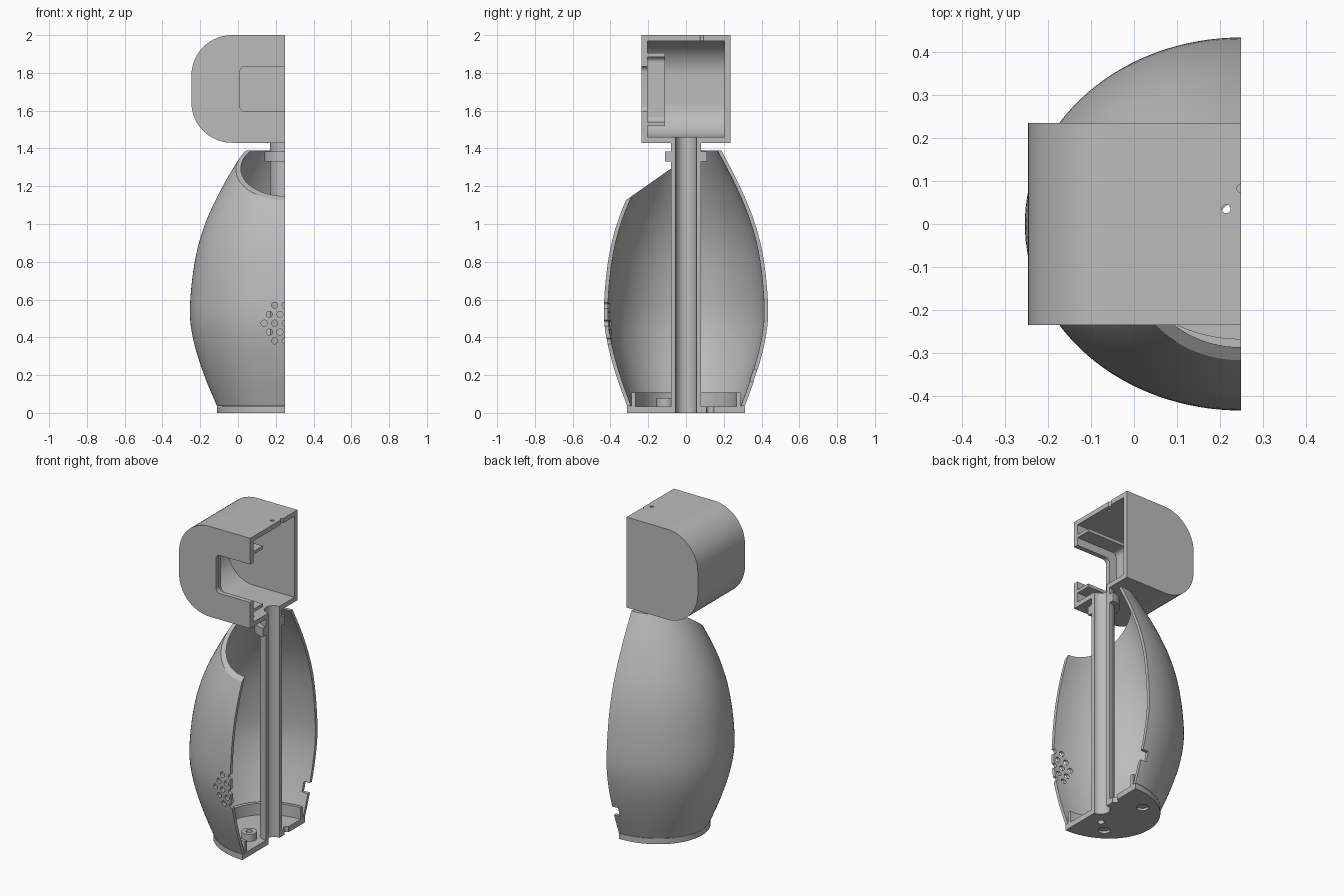
import bpy
import bmesh
from math import pi, sin, cos
from mathutils import Vector

cube = bpy.data.objects.get("Cube")
if cube:
    bpy.data.objects.remove(cube)

AXIS = 0.25      # the model is sectioned on the plane through its axis
OVAL = 1.16      # width to depth ratio of the body

grey = bpy.data.materials.new("plain_grey")
grey.use_nodes = True
grey.diffuse_color = (0.5, 0.5, 0.5, 1)
grey.node_tree.nodes["Principled BSDF"].inputs["Base Color"].default_value = (0.5, 0.5, 0.5, 1)


def finish(bm, name):
    bmesh.ops.recalc_face_normals(bm, faces=bm.faces)
    mesh = bpy.data.meshes.new(name)
    bm.to_mesh(mesh)
    bm.free()
    mesh.materials.append(grey)
    obj = bpy.data.objects.new(name, mesh)
    bpy.context.collection.objects.link(obj)
    return obj


def prism(name, outline, start, end, axis="y"):
    """Extrude a 2D outline along y (points are x,z) or x (points are y,z)."""
    bm = bmesh.new()
    place = (lambda a, b: (a, start, b)) if axis == "y" else (lambda a, b: (start, a, b))
    face = bm.faces.new([bm.verts.new(place(a, b)) for a, b in outline])
    out = bmesh.ops.extrude_face_region(bm, geom=[face])
    shift = Vector((0, end - start, 0)) if axis == "y" else Vector((end - start, 0, 0))
    bmesh.ops.translate(bm, vec=shift, verts=[v for v in out["geom"] if isinstance(v, bmesh.types.BMVert)])
    return finish(bm, name)


def round_rect(x0, z0, z1, r, steps=16):
    """Rounded rectangle, symmetric about the section plane."""
    x1 = 2 * AXIS - x0
    corners = [(x1 - r, z1 - r), (x0 + r, z1 - r), (x0 + r, z0 + r), (x1 - r, z0 + r)]
    return [(cx + r * cos((k + i / steps) * pi / 2), cz + r * sin((k + i / steps) * pi / 2))
            for k, (cx, cz) in enumerate(corners) for i in range(steps + 1)]


def lathe(name, profile, oval=1.0, x=AXIS, y=0.0, seg=96):
    """Revolve a closed (radius, z) loop about a vertical axis."""
    bm = bmesh.new()
    rings = []
    for i in range(seg):
        a = 2 * pi * i / seg
        rings.append([bm.verts.new((x + r * oval * cos(a), y + r * sin(a), z)) for r, z in profile])
    n = len(profile)
    for i in range(seg):
        p, q = rings[i], rings[(i + 1) % seg]
        for j in range(n):
            k = (j + 1) % n
            bm.faces.new((p[j], p[k], q[k], q[j]))
    return finish(bm, name)


def tube(name, r0, r1, z0, z1, **kw):
    return lathe(name, [(r0, z0), (r1, z0), (r1, z1), (r0, z1)], **kw)


def rod(x, y, z, radius, depth, along_y=False):
    bm = bmesh.new()
    bmesh.ops.create_cone(bm, cap_ends=True, segments=24, radius1=radius, radius2=radius, depth=depth)
    obj = finish(bm, "cutter")
    if along_y:
        obj.rotation_euler.x = pi / 2
    obj.location = (x, y, z)
    return obj


def box(x0, x1, y0, y1, z0, z1):
    return prism("cutter", [(x0, z0), (x1, z0), (x1, z1), (x0, z1)], y0, y1)


def carve(obj, *cutters):
    """Subtract each cutter from the object and discard it."""
    bpy.context.view_layer.objects.active = obj
    for cutter in cutters:
        mod = obj.modifiers.new("cut", "BOOLEAN")
        mod.operation = "DIFFERENCE"
        mod.solver = "EXACT"
        mod.object = cutter
        bpy.ops.object.modifier_apply(modifier=mod.name)
        bpy.data.objects.remove(cutter)


def spline(points, steps=6):
    pts = [Vector(p) for p in points]
    pts = [2 * pts[0] - pts[1]] + pts + [2 * pts[-1] - pts[-2]]
    out = []
    for a, b, c, d in zip(pts, pts[1:], pts[2:], pts[3:]):
        for i in range(steps):
            t = i / steps
            out.append(0.5 * (2 * b + (c - a) * t + (2 * a - 5 * b + 4 * c - d) * t ** 2
                              + (3 * b - a - 3 * c + d) * t ** 3))
    return out + [pts[-2]]


parts = []

# Body shell with slanted front opening, speaker holes and cable slot
outer = spline([(0.312, 0.037), (0.37, 0.2), (0.418, 0.38), (0.435, 0.55), (0.413, 0.8),
                (0.366, 1.0), (0.285, 1.2), (0.187, 1.39)])
inner = [(p.x - 0.021, p.y) for p in reversed(outer)]
shell = lathe("body_shell", [(p.x, p.y) for p in outer] + inner, oval=OVAL, seg=128)
slant = prism("cutter", [(-0.6, 0.929), (0.07, 1.398), (0.07, 2), (-0.6, 2)], -1, 1.5, axis="x")
holes = []
for row in range(-2, 3):
    for col in range(3):
        x = AXIS - 0.056 * col - (0.028 if row % 2 else 0)
        if abs(row) + 2 * (AXIS - x) / 0.056 < 4.5:
            holes.append(rod(x, -0.42, 0.475 + 0.047 * row, 0.016, 0.14, True))
carve(shell, slant, *holes, box(0.21, 0.4, 0.3, 0.5, 0.17, 0.23))
parts.append(shell)

# Base plate with foot recesses and screw holes
base = tube("base_plate", 0.07, 0.312, 0, 0.035, oval=OVAL)
carve(base,
      *[rod(0.08, s * 0.17, 0, 0.035, 0.03) for s in (-1, 1)],
      *[rod(x, y, 0, 0.02, 0.2) for x, y in ((0.155, -0.11), (AXIS, 0.128))])
parts.append(base)
parts.append(tube("base_rim", 0.268, 0.288, 0.03, 0.108, oval=OVAL))
parts.append(tube("screw_boss", 0.02, 0.045, 0.03, 0.08, x=0.155, y=-0.11, seg=32))

# Hollow column and its collar
parts.append(tube("column", 0.055, 0.08, 0, 1.46))
parts.append(tube("column_collar", 0.075, 0.11, 1.33, 1.385))

# Hollow head with a front window
head = prism("head_case", round_rect(-0.247, 1.43, 2.0, 0.215), -0.235, 0.235)
carve(head,
      prism("cutter", round_rect(-0.217, 1.46, 1.97, 0.185), -0.205, 0.205),
      prism("cutter", round_rect(0.01, 1.595, 1.835, 0.03), -0.3, -0.15),
      rod(AXIS, 0, 1.44, 0.07, 0.1),
      rod(0.215, 0.035, 1.99, 0.01, 0.1),
      rod(AXIS, 0.083, 1.99, 0.01, 0.1),
      rod(0.2, -0.14, 1.44, 0.01, 0.1))
parts.append(head)

# Frame behind the window
frame = prism("window_frame", round_rect(-0.06, 1.52, 1.905, 0.05), -0.208, -0.11)
carve(frame, prism("cutter", round_rect(-0.04, 1.54, 1.885, 0.03), -0.3, 0))
parts.append(frame)

# Section everything on the axis plane, then smooth the curved walls
for obj in parts:
    carve(obj, box(AXIS, 1.5, -1, 1, -1, 3))
    bpy.ops.object.select_all(action="DESELECT")
    obj.select_set(True)
    bpy.context.view_layer.objects.active = obj
    bpy.ops.object.shade_smooth_by_angle(angle=0.5)
